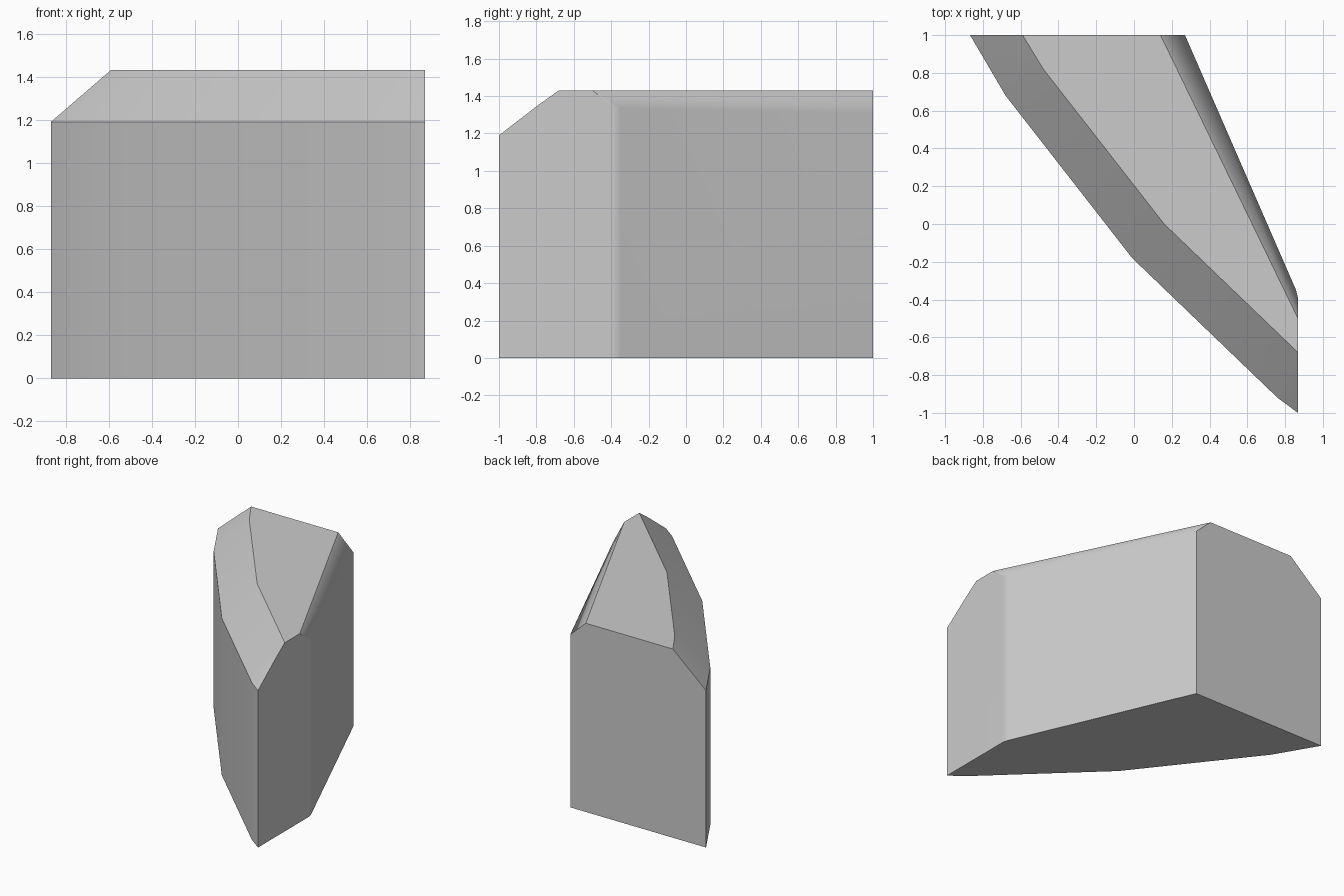
import bpy
import bmesh
import math

cube = bpy.data.objects.get("Cube")
if cube:
    bpy.data.objects.remove(cube, do_unlink=True)

# One plain stone colour
grey = bpy.data.materials.new("stone grey")
grey.use_nodes = True
colour = (0.6, 0.6, 0.6, 1)
grey.diffuse_color = colour
grey.node_tree.nodes["Principled BSDF"].inputs["Base Color"].default_value = colour

# Footprint: x, y and the height of the wall above each corner
EAVE, TOP = 1.19, 1.43
footprint = [
    (-0.868, 1.0, EAVE), (-0.68, 0.68, EAVE), (-0.01, -0.18, EAVE),
    (0.76, -0.92, EAVE), (0.868, -1.0, EAVE),
    (0.868, -0.39, 1.345), (0.858, -0.35, 1.335), (0.27, 1.0, 1.31),
]
# Outline of the flat top
top_outline = [(-0.59, 1.0), (-0.48, 0.82), (0.16, 0.0),
               (0.868, -0.68), (0.868, -0.5), (0.14, 1.0)]

points = [(x, y, 0) for x, y, z in footprint] + footprint
points += [(x, y, TOP) for x, y in top_outline]
points.append((0.868, -0.79, 1.352))  # bend in the sloped front edge

# The block is convex, so its faces wrap around the corner points
bm = bmesh.new()
for p in points:
    bm.verts.new(p)
bmesh.ops.convex_hull(bm, input=bm.verts[:])
bmesh.ops.dissolve_limit(bm, angle_limit=math.radians(1),
                         verts=bm.verts[:], edges=bm.edges[:])
bmesh.ops.recalc_face_normals(bm, faces=bm.faces[:])
mesh = bpy.data.meshes.new("stone_block")
bm.to_mesh(mesh)
bm.free()
mesh.materials.append(grey)

block = bpy.data.objects.new("stone_block", mesh)
bpy.context.collection.objects.link(block)
bpy.context.view_layer.objects.active = block
block.select_set(True)

# Soft shallow bends, crisp main edges
bpy.ops.object.shade_smooth_by_angle(angle=math.radians(30))
weighted = block.modifiers.new("even shading", 'WEIGHTED_NORMAL')
weighted.keep_sharp = True
